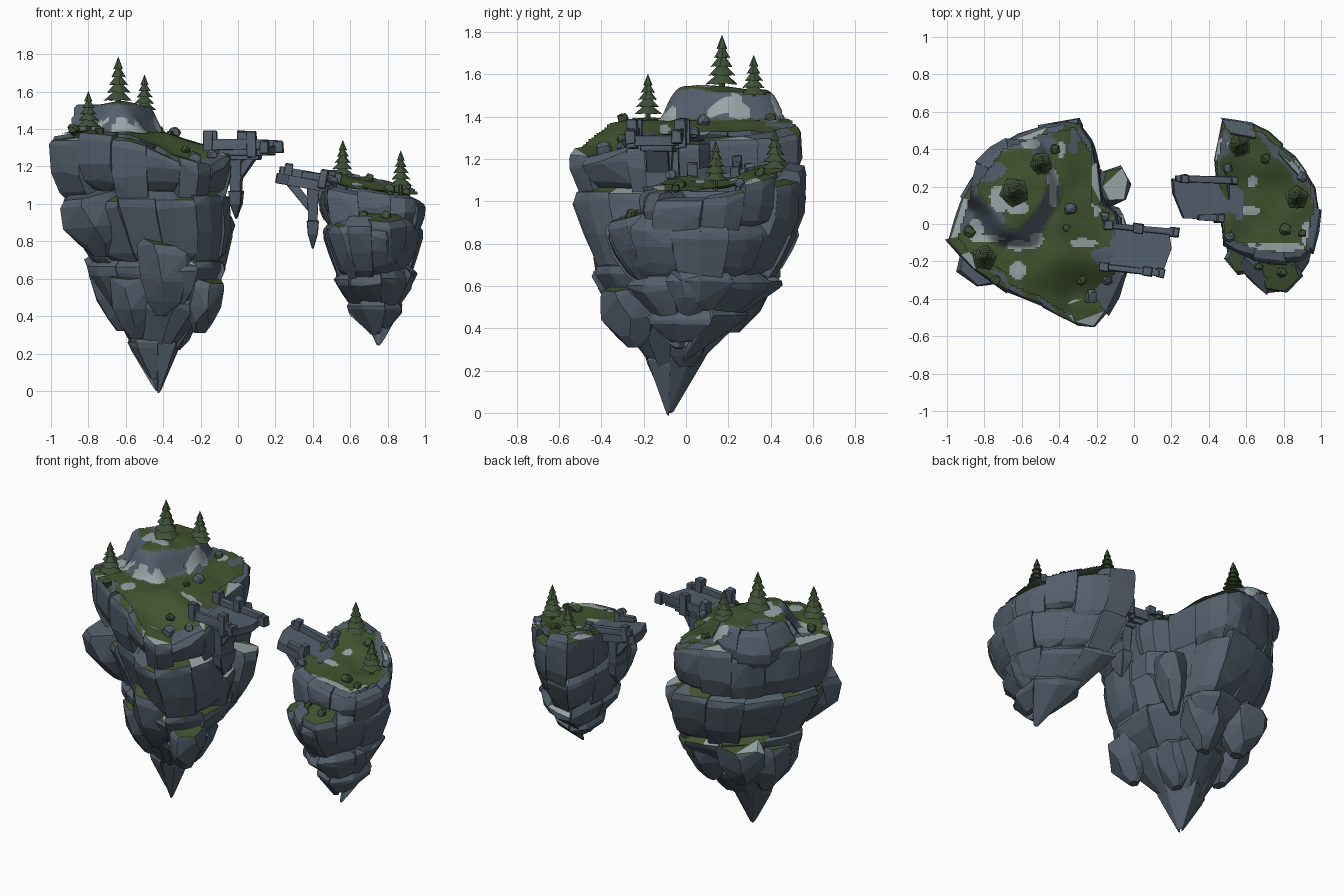
import bpy, bmesh, math, random
from mathutils import Vector, Matrix, noise

if "Cube" in bpy.data.objects:
    bpy.data.objects.remove(bpy.data.objects["Cube"])
random.seed(11)
U = random.uniform

def mat(name, c):
    m = bpy.data.materials.new(name)
    m.diffuse_color = (*c, 1)
    m.use_nodes = True
    m.node_tree.nodes["Principled BSDF"].inputs["Base Color"].default_value = m.diffuse_color
    return m

MATS = [mat("slate_rock", (.088, .115, .15)), mat("grass", (.053, .086, .028)),
        mat("pale_stone", (.31, .37, .38)), mat("pine_green", (.05, .082, .036))]
ROCK, GRASS, PALE, PINE = range(4)

def finish(bm, name, bevel=0):
    bmesh.ops.delete(bm, geom=[v for v in bm.verts if not v.link_faces], context='VERTS')
    me = bpy.data.meshes.new(name)
    bm.to_mesh(me)
    bm.free()
    ob = bpy.data.objects.new(name, me)
    bpy.context.collection.objects.link(ob)
    for m in MATS:
        me.materials.append(m)
    if bevel:
        b = ob.modifiers.new("worn_edges", 'BEVEL')
        b.width, b.segments, b.limit_method, b.angle_limit = bevel, 1, 'ANGLE', math.radians(35)
    return ob

def hull(bm, pts, mi=ROCK):
    vs = [bm.verts.new(p) for p in pts]
    g = bmesh.ops.convex_hull(bm, input=vs)
    for f in g['geom']:
        if isinstance(f, bmesh.types.BMFace):
            f.material_index = mi
    junk = [v for v in vs if v.is_valid and not v.link_faces]
    bmesh.ops.delete(bm, geom=junk, context='VERTS')

def ss(a, b, x):
    t = min(1, max(0, (x - a) / (b - a)))
    return t * t * (3 - 2 * t)

# outline helpers: outlines are normalised to -1..1 and fitted to a box at each height
def resample(pts, n, off):
    pts = [Vector(p) for p in pts]
    seg = [(a, b, (b - a).length) for a, b in zip(pts, pts[1:] + pts[:1])]
    total = sum(s[2] for s in seg)
    out = []
    for i in range(n):
        d = ((i + off) / n % 1) * total
        for a, b, l in seg:
            if d <= l:
                out.append(a.lerp(b, d / l))
                break
            d -= l
    return out

def normalise(pts):
    xs, ys = [p[0] for p in pts], [p[1] for p in pts]
    return [((x - min(xs)) / (max(xs) - min(xs)) * 2 - 1, (y - min(ys)) / (max(ys) - min(ys)) * 2 - 1) for x, y in pts]

def fit(levels, z, p, f=1):
    z = min(levels[0][0], max(levels[-1][0], z))
    for hi, lo in zip(levels, levels[1:]):
        if z >= lo[0]:
            t = (z - lo[0]) / (hi[0] - lo[0])
            x0, x1, y0, y1 = [l + (h - l) * t for h, l in zip(hi[1:], lo[1:])]
            break
    return ((x0 + x1) / 2 + (x1 - x0) / 2 * p[0] * f, (y0 + y1) / 2 + (y1 - y0) / 2 * p[1] * f)

# one ring of wedge-shaped boulders whose tops lean outward by tilt
def ring(bm, outline, levels, zt, zb, n, off=0, height=None, drop=.1, tilt=.05):
    P = resample(outline, 2 * n, off)
    for i in range(n):
        tri = [P[2 * i], P[2 * i + 1], P[(2 * i + 2) % (2 * n)]]
        r, dt, db = U(.965, 1.035), U(-.03, .025), (U(-.03, drop) if i else 0)
        pts = []
        for j, p in enumerate(tri):
            for t, f in ((0, .975), (.1, 1), (.55, 1.0), (.85, .95), (1, .84)):
                z = zt + dt + (zb + db - zt - dt) * t
                x, y = fit(levels, z, p, f * r * U(.985, 1.012))
                if height and t < .2:
                    z = height(*fit(levels, zt, p)) + dt - t * .3
                if t < .2:
                    z -= tilt
                pts.append((x, y, max(z + U(-.012, .012) * (t > 0), 0 if zb <= 0 else zb - .02)))
            xi, yi = fit(levels, zt, p, .8)
            pts.append((xi, yi, (height(*fit(levels, zt, p)) if height else zt) + dt - .005))
            for z in (zt - .15, zb + db):
                pts.append((*fit(levels, z, p, .4), z))
        hull(bm, pts)

# single boulder with a top leaning away from the island axis, narrowing downward
def boulder(bm, x, y, top, w, d, h):
    ax, pts = (-.5 if x < 0 else .73), []
    out = Vector((x - ax, y)).normalized() * .28
    for z, f in ((0, .85), (.12, 1), (.5, .95), (.8, .62), (1, .28)):
        for k in range(6):
            a = k * math.tau / 6 + z * .5 + x * 9 + U(-.2, .2)
            u, v = math.cos(a) * w * .53 * f * U(.9, 1.1), math.sin(a) * d * .53 * f * U(.9, 1.1)
            pts.append((x + u - out.x * z * h * .7, y + v - out.y * z * h * .7, top - h * z - (u * out.x + v * out.y) * (1 - z)))
    hull(bm, pts)

def paint_ledges(bm):
    bm.normal_update()
    for f in bm.faces:
        c = f.calc_center_median()
        if f.normal.z > .78:
            k = noise.noise(c * 6)
            f.material_index = PALE if k > .27 else GRASS if k > -.1 or c.z < 1 else ROCK

# gridded meadow with grass, pale patches and bare rock
def meadow(name, outline, box, height, patches, rocky, shrink=.9, step=.0125):
    x0, x1, y0, y1 = box
    poly = [fit([(1, *box), (0, *box)], .5, p, shrink) for p in outline]
    def inside(x, y):
        c = False
        for (ax, ay), (bx, by) in zip(poly, poly[1:] + poly[:1]):
            if (ay > y) != (by > y) and x < (bx - ax) * (y - ay) / (by - ay) + ax:
                c = not c
        return c
    bm, vs = bmesh.new(), {}
    def v(i, j):
        if (i, j) not in vs:
            x, y = x0 + i * step, y0 + j * step
            vs[i, j] = bm.verts.new((x, y, height(x, y) + .006 + .016 * noise.noise((x * 7, y * 7, 2))))
        return vs[i, j]
    for i in range(int((x1 - x0) / step)):
        for j in range(int((y1 - y0) / step)):
            x, y = x0 + (i + .5) * step, y0 + (j + .5) * step
            if not inside(x, y):
                continue
            f = bm.faces.new((v(i, j), v(i + 1, j), v(i + 1, j + 1), v(i, j + 1)))
            f.normal_update()
            k = noise.noise((x * 9, y * 9, 5))
            pale = any(((x - a) / rx) ** 2 + ((y - b) / ry) ** 2 < 1 + k for a, b, rx, ry in patches)
            f.material_index = PALE if pale else ROCK if f.normal.z < .78 or rocky(x, y, k * .6) else GRASS
            f.smooth = True
    finish(bm, name)

# large island
big = [(-1, -.08), (-.92, .18), (-.83, .3), (-.72, .44), (-.5, .52), (-.3, .56), (-.2, .42), (-.19, .12), (-.06, .05),
       (-.05, -.25), (-.09, -.4), (-.2, -.55), (-.35, -.52), (-.5, -.43), (-.7, -.35), (-.88, -.22)]
BN = normalise(big)
BL = [(1.4, -.99, -.05, -.56, .57), (1.22, -1, -.05, -.56, .57), (1, -.95, -.06, -.52, .55), (.8, -.87, -.05, -.47, .5),
      (.6, -.77, -.08, -.42, .40), (.4, -.64, -.24, -.28, .18), (.25, -.58, -.33, -.18, .05), (0, -.45, -.41, -.10, -.06)]
def low(x, y):
    return 1.38 - .07 * ss(-.45, -.15, x) - .08 * ss(-.62, -.32, x) * ss(-.12, -.4, y) - .02 * ss(-.25, -.4, y)
def h_big(x, y):
    r = math.hypot((x + .65) / .24, (y - .2) / .25) * (1 + .35 * noise.noise((x * 4, y * 4, 9)))
    return low(x, y) + (.15 - .1 * max(0, x + .6) - .08 * max(0, y - .2)) * ss(1.15, .75, r)

bm = bmesh.new()
ring(bm, BN, BL, 1.37, .98, 15, 0, low, tilt=.02)
ring(bm, BN, BL, 1.08, .64, 13, .4)
ring(bm, BN, BL, .74, .34, 10, .2)
ring(bm, BN, BL, .5, .12, 7, .6)
ring(bm, BN, BL, .32, 0, 4, .3, drop=.12)
for b in ((-.78, -.2, 1.06, .36, .28, .34), (-.1, .21, .95, .17, .21, .36), (-.16, -.28, .6, .2, .26, .29),
          (-.36, -.33, .8, .34, .24, .4), (-.13, -.05, .9, .21, .3, .42), (-.6, .31, .72, .32, .24, .3),
          (-.32, .27, .7, .28, .26, .32), (-.56, -.2, .62, .26, .2, .34), (-.68, .08, .68, .24, .3, .36),
          (-.28, .0, .5, .18, .26, .28)):
    boulder(bm, *b)
paint_ledges(bm)
finish(bm, "large_island_cliffs", .009)

knoll = [(-.9, .12), (-.76, -.02), (-.58, -.06), (-.43, .06), (-.41, .3), (-.52, .45), (-.72, .46), (-.86, .32)]
bm = bmesh.new()
ring(bm, normalise(knoll), [(1.6, -.8, -.5, .02, .4), (1.36, -.9, -.42, -.06, .47)], 1.5, 1.28, 7, .2, tilt=.03, drop=.02)
finish(bm, "knoll_rocks", .008)

meadow("large_meadow", BN, BL[0][1:], h_big,
       [(-.85, -.03, .035, .05), (-.75, -.08, .07, .025), (-.61, -.115, .08, .025), (-.52, -.08, .03, .035),
        (-.62, -.25, .05, .05), (-.27, -.1, .08, .022), (-.2, .1, .022, .08), (-.43, .2, .03, .11), (-.56, .43, .05, .025),
        (-.72, .13, .05, .08), (-.62, .08, .06, .03), (-.24, -.5, .05, .03), (-.39, .4, .02, .05)],
       lambda x, y, k: x + .55 * k < -.78 and y > -.04 or y + k * .2 > .44 or x + k * .3 > -.12 or y + .5 * x + k * .2 < -.68)

# small island
small = [(.47, .56), (.68, .52), (.88, .35), (.98, .2), (1, .05), (.95, -.2), (.78, -.21), (.62, -.18), (.48, -.12), (.46, .15), (.42, .3)]
lower = [(.47, .56), (.68, .52), (.88, .35), (.98, .2), (1, .05), (.93, -.22), (.82, -.38), (.73, -.4), (.6, -.28), (.48, -.13), (.46, .15)]
SN, LN = normalise(small), normalise(lower)
ST = [(1.2, .41, .99, -.19, .57), (1, .42, 1, -.21, .56), (.8, .46, .98, -.23, .53)]
SL = [(.95, .45, 1, -.4, .54), (.8, .47, .99, -.38, .51), (.65, .51, .95, -.31, .45), (.5, .57, .91, -.2, .31),
      (.4, .64, .86, -.13, .16), (.25, .73, .77, -.04, 0)]
def h_small(x, y):
    return 1.08 + .06 * ss(.1, .45, y) - .03 * ss(.6, .9, x) + .03 * ss(.65, .45, x)

bm = bmesh.new()
ring(bm, SN, ST, 1.08, .82, 11, 0, h_small, tilt=.02)
ring(bm, LN, SL, .93, .58, 10, .3, tilt=.06)
ring(bm, LN, SL, .66, .4, 7, .1)
ring(bm, LN, SL, .5, .25, 4, .5)
boulder(bm, .87, .02, .68, .16, .22, .25)
boulder(bm, .78, -.26, .93, .24, .22, .3)
boulder(bm, .59, -.18, .9, .2, .2, .3)
paint_ledges(bm)
finish(bm, "small_island_cliffs", .009)
meadow("small_meadow", SN, ST[0][1:], h_small,
       [(.62, .07, .05, .025), (.7, -.12, .09, .022), (.83, -.13, .08, .03), (.63, .23, .03, .03), (.92, -.05, .02, .07), (.52, .42, .03, .03)],
       lambda x, y, k: x + y * .8 + k * .2 > 1.05 or x + k * .2 < .47 and y > .2)

# broken stone bridge halves
def box(bm, x0, x1, y0, y1, z0, z1):
    j = lambda: U(-.005, .005)
    hull(bm, [(x + j(), y + j(), z + j()) for x in (x0, x1) for y in (y0, y1) for z in (z0, z1)])

def pier(bm, x, w, d, top, bottom, reach):
    for levels in (((top, 1.15), (bottom + .13, .9)), ((bottom + .15, 1.2), (bottom + .08, 1), (bottom, .15))):
        hull(bm, [(x + a * w * f, b * d * f, z) for a in (-.5, .5) for b in (-.5, .5) for z, f in levels])
    for s, r in zip((-1, 1), reach):
        hull(bm, [(x + s * q, y, z) for y in (-d * .45, d * .45)
                  for q, z in ((0, top - .17), (0, top - .1), (r, top), (r - .06, top), (r * .5, top - .085))])

bm = bmesh.new()
hull(bm, [(x, y, z) for z in (1.26, 1.31) for x, y in ((-.25, -.1), (-.25, .1), (.18, .1), (.2, .02), (.17, -.1))])
for y, end, posts in ((-.115, .15, (-.15, .085)), (.108, .2, (-.15, .01))):
    box(bm, -.17, end, y - .016, y + .016, 1.29, 1.345)
    box(bm, end - .02, end + .03, y - .025, y + .025, 1.27, 1.335)
    for x in posts:
        box(bm, x - .025, x + .025, y - .025, y + .025, 1.25, 1.39)
box(bm, -.16, .12, -.08, .08, 1.235, 1.27)
pier(bm, -.01, .06, .12, 1.26, .92, (.12, .12))
bm.transform(Matrix.Translation((0, -.13, 0)) @ Matrix.Rotation(math.radians(-6), 4, 'Z'))
finish(bm, "large_bridge_half", .004)

bm = bmesh.new()
hull(bm, [(x, y, z) for z in (-.055, 0) for x, y in ((-.21, .1), (-.2, .02), (-.14, -.11), (.18, -.11), (.18, .11))])
box(bm, -.2, .13, .085, .12, 0, .035)
box(bm, -.07, .06, -.12, -.085, 0, .035)
for x, y in ((-.15, .102), (.12, .102), (.05, -.102)):
    box(bm, x - .02, x + .02, y - .022, y + .022, -.04, .06)
bm.transform(Matrix.Translation((.41, .135, 1.13)) @ Matrix.Rotation(math.radians(10), 4, 'Y') @ Matrix.Rotation(math.radians(-2), 4, 'Z'))
finish(bm, "small_bridge_half", .004)
bm = bmesh.new()
pier(bm, .4, .055, .12, 1.1, .76, (.14, .07))
bm.transform(Matrix.Translation((0, .13, 0)))
finish(bm, "small_bridge_pier", .004)

# pine trees: stacked ragged cones
def pine(name, x, y, z, h, r):
    bm = bmesh.new()
    hull(bm, [(math.cos(a) * r * .2, math.sin(a) * r * .2, q) for a in range(6) for q in (-.03, h * .3)], PINE)
    for k in range(5):
        rr, z0, n, tw = r * (1 - k * .165), h * (.1 + k * .16), 10, U(0, 1)
        apex, hub = bm.verts.new((0, 0, z0 + h * .27)), bm.verts.new((0, 0, z0 + h * .05))
        rim = [bm.verts.new((math.cos(i * math.tau / n + tw) * rr * (1.1 if i % 2 else .94),
                             math.sin(i * math.tau / n + tw) * rr * (1.1 if i % 2 else .94),
                             z0 + (0 if i % 2 else h * .025))) for i in range(n)]
        for a, b in zip(rim, rim[1:] + rim[:1]):
            bm.faces.new((a, b, apex)).material_index = PINE
            bm.faces.new((b, a, hub)).material_index = PINE
    bm.transform(Matrix.Translation((x, y, z)))
    finish(bm, name)

for i, (x, y, top, h, r) in enumerate([(-.64, .17, 1.785, .26, .074), (-.5, .32, 1.69, .21, .062), (-.8, -.18, 1.6, .21, .064),
                                       (.56, .42, 1.34, .21, .062), (.87, .14, 1.285, .21, .06)]):
    pine(f"pine_{i + 1}", x, y, top - h, h, r)

# bushes and loose stones
def lumps(name, spots, mi, height):
    bm = bmesh.new()
    for x, y, r in spots:
        z = height(x, y) + r * .5
        hull(bm, [Vector((x, y, z)) + Vector((U(-1, 1), U(-1, 1), U(-1, 1))).normalized() * r for _ in range(22)], mi)
    finish(bm, name)

lumps("large_bushes", [(-.88, -.04, .035), (-.74, -.3, .03), (-.36, -.02, .022), (-.28, -.3, .028), (-.42, .4, .03)], PINE, h_big)
lumps("large_stones", [(-.34, .08, .036), (-.23, -.39, .042), (-.14, -.3, .03), (-.16, .04, .03)], ROCK, h_big)
lumps("small_bushes", [(.81, -.03, .035), (.9, -.05, .025), (.7, .35, .03)], PINE, h_small)
lumps("ledge_bushes", [(.67, -.23, .03), (.79, -.26, .03)], PINE, lambda x, y: .92)
lumps("small_stones", [(.51, -.07, .03), (.5, .3, .03), (.9, .25, .03)], ROCK, h_small)
